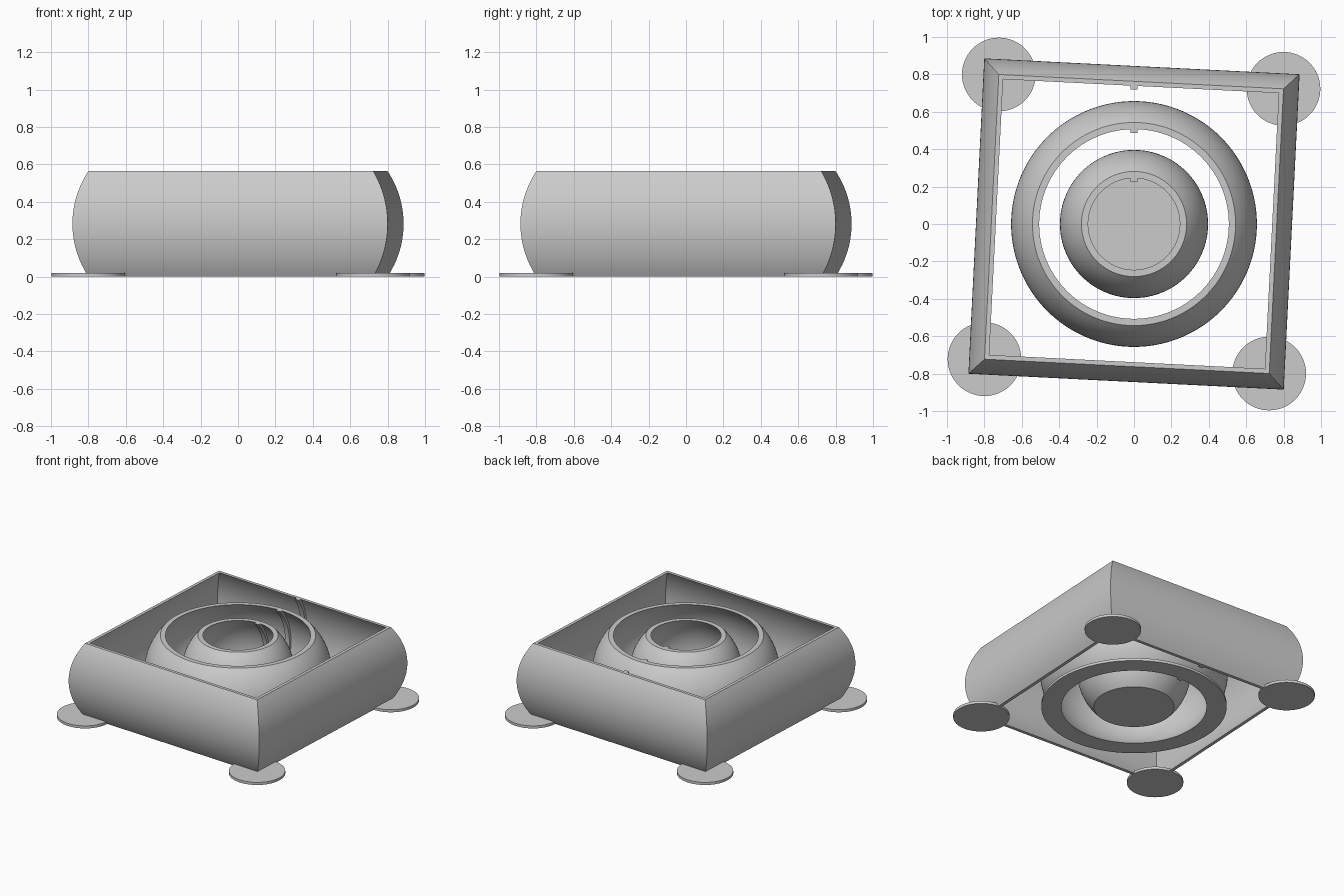
import bpy, bmesh, math

cube = bpy.data.objects.get("Cube")
if cube:
    bpy.data.objects.remove(cube, do_unlink=True)

HEIGHT = 0.565
PAD = 0.02
TILT = math.radians(-2.88)
STEPS = 24

grey = bpy.data.materials.new("light grey")
grey.use_nodes = True
grey.diffuse_color = (0.6, 0.6, 0.6, 1)
grey.node_tree.nodes["Principled BSDF"].inputs["Base Color"].default_value = (0.6, 0.6, 0.6, 1)


def finish(name, bm):
    bmesh.ops.remove_doubles(bm, verts=bm.verts, dist=1e-5)
    bmesh.ops.recalc_face_normals(bm, faces=bm.faces)
    mesh = bpy.data.meshes.new(name)
    bm.to_mesh(mesh)
    bm.free()
    mesh.materials.append(grey)
    obj = bpy.data.objects.new(name, mesh)
    bpy.context.collection.objects.link(obj)
    bpy.ops.object.select_all(action='DESELECT')
    obj.select_set(True)
    bpy.context.view_layer.objects.active = obj
    bpy.ops.object.shade_smooth_by_angle(angle=math.radians(30))
    return obj


def bulge(edge, belly):
    """Arc from the bottom edge through the belly to the top edge, as (r, z)."""
    sag, half = belly - edge, HEIGHT / 2
    radius = (half * half + sag * sag) / (2 * sag)
    sweep = math.asin(half / radius)
    angles = [sweep * (2 * i / STEPS - 1) for i in range(STEPS + 1)]
    return [(belly - radius + radius * math.cos(a), half + radius * math.sin(a)) for a in angles]


def lathe(name, profile, sides, start=0.0):
    """Sweep a closed (r, z) profile around the z axis."""
    bm = bmesh.new()
    rings = []
    for i in range(sides):
        a = start + math.tau * i / sides
        rings.append([bm.verts.new((r * math.cos(a), r * math.sin(a), z)) for r, z in profile])
    count = len(profile)
    for i in range(sides):
        one, two = rings[i], rings[(i + 1) % sides]
        for j in range(count):
            k = (j + 1) % count
            if profile[j][0] + profile[k][0] > 0:
                ends = [one[j], two[j], two[k], one[k]]
                bm.faces.new(ends)
    return finish(name, bm)


def rib(name, wall):
    """Narrow rib that follows the inside of a wall at the back."""
    bm = bmesh.new()
    side = [(r + 0.01, z) for r, z in wall] + [(r - 0.02, z) for r, z in reversed(wall)]
    left = [bm.verts.new((-0.018, r, z)) for r, z in side]
    right = [bm.verts.new((0.018, r, z)) for r, z in side]
    n, count = len(wall), len(side)
    for i in range(count):
        k = (i + 1) % count
        bm.faces.new((left[i], left[k], right[k], right[i]))
    for strip in (left, right):
        for i in range(n - 1):
            bm.faces.new((strip[i], strip[i + 1], strip[count - 2 - i], strip[count - 1 - i]))
    return finish(name, bm)


def shell(edge, belly, wall):
    return bulge(edge, belly), bulge(edge - wall, belly - wall)


# Square outer frame, turned slightly
outer, inner = shell(0.762, 0.844, 0.024)
corner = math.sqrt(2)
lathe("square_frame", [(r * corner, z) for r, z in outer + inner[::-1]], 4, math.pi / 4 + TILT)
rib("frame_rib", inner)

# Open middle ring with a flat brim below
outer, inner = shell(0.543, 0.657, 0.036)
lathe("middle_ring", outer + inner[::-1], 128)
rib("ring_rib", inner)
lathe("ring_brim", [(0.543, 0), (0.648, 0), (0.648, PAD), (0.543, PAD)], 128)

# Closed inner bowl
outer, inner = shell(0.281, 0.396, 0.036)
floor = 0.03
inside = [p for p in inner if p[1] > floor]
lathe("inner_bowl", outer + inside[::-1] + [(inside[0][0], floor), (0, floor), (0, 0)], 128)
rib("bowl_rib", inside)

# Round pads under the frame corners
for i, label in enumerate(("back_left", "back_right", "front_right", "front_left")):
    a = math.pi / 4 + TILT + i * math.pi / 2
    pad = lathe(label + "_pad", [(0, 0), (0.197, 0), (0.197, PAD), (0, PAD)], 64)
    pad.location = (0.762 * corner * math.cos(a), 0.762 * corner * math.sin(a), 0)
